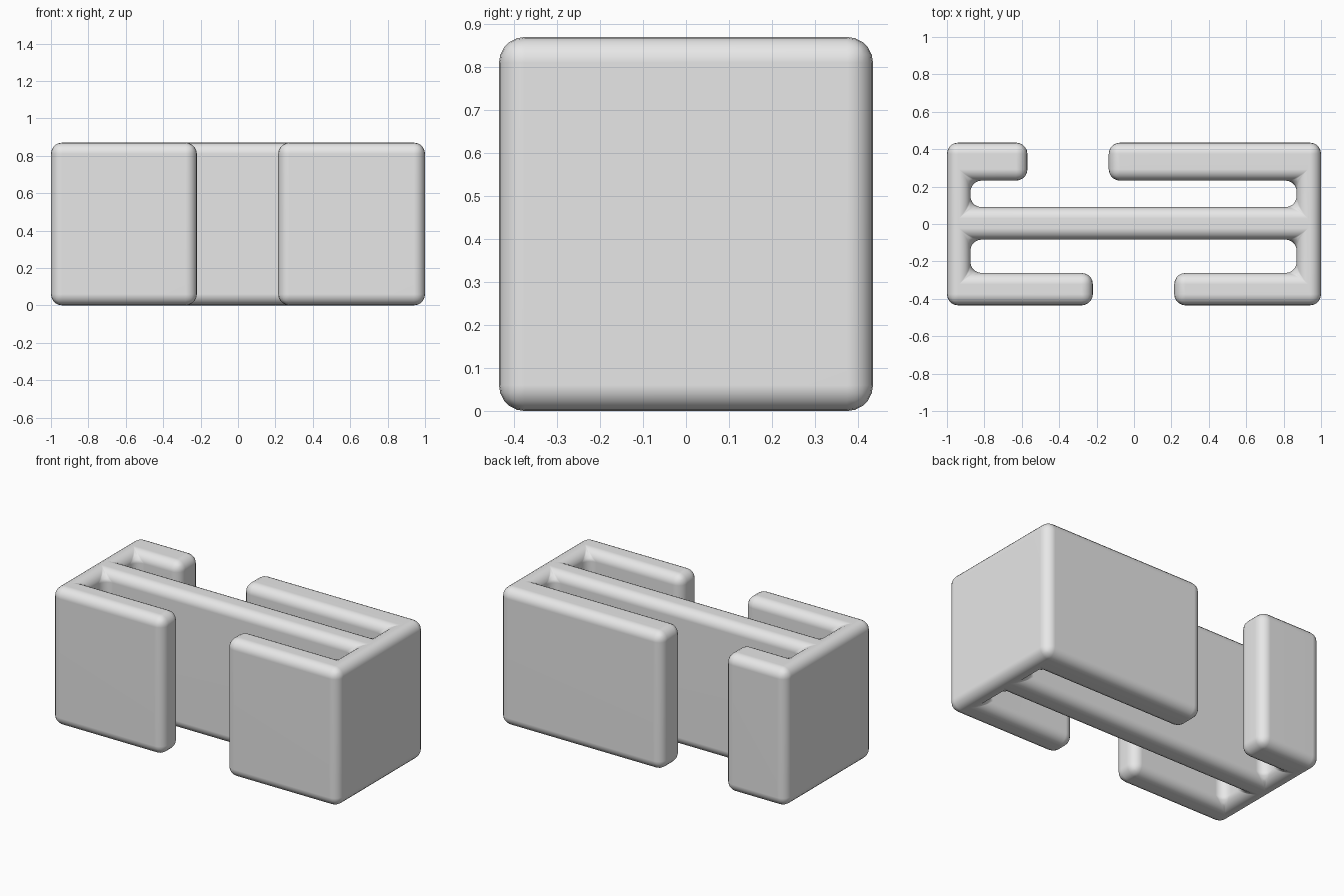
import bpy, bmesh, math

cube = bpy.data.objects.get("Cube")
if cube:
    bpy.data.objects.remove(cube, do_unlink=True)

HEIGHT = 0.87
RADIUS = 0.06

grey = bpy.data.materials.new("plain grey")
grey.use_nodes = True
grey.diffuse_color = (0.8, 0.8, 0.8, 1)
grey.node_tree.nodes["Principled BSDF"].inputs["Base Color"].default_value = (0.8, 0.8, 0.8, 1)

# Outline: two end plates, a central web and four inward arms
X, Y = 1.0, 0.435
IN_L, IN_R = -0.875, 0.87
outline = [
    (-X, -Y), (-0.22, -Y), (-0.22, -0.262), (IN_L, -0.262),
    (IN_L, -0.083), (IN_R, -0.083), (IN_R, -0.262),
    (0.215, -0.262), (0.215, -Y), (X, -Y),
    (X, Y), (-0.135, Y), (-0.135, 0.232), (IN_R, 0.232),
    (IN_R, 0.09), (IN_L, 0.09), (IN_L, 0.232),
    (-0.57, 0.232), (-0.57, Y), (-X, Y),
]

# Extrude the outline upwards
bm = bmesh.new()
base = bm.faces.new([bm.verts.new((x, y, 0)) for x, y in outline])
top = bmesh.ops.extrude_face_region(bm, geom=[base])["geom"]
for v in (g for g in top if isinstance(g, bmesh.types.BMVert)):
    v.co.z = HEIGHT
bmesh.ops.recalc_face_normals(bm, faces=bm.faces)
mesh = bpy.data.meshes.new("slotted_block")
bm.to_mesh(mesh)
bm.free()
mesh.materials.append(grey)
block = bpy.data.objects.new("slotted_block", mesh)
bpy.context.collection.objects.link(block)

# Round every edge, inner and outer
bevel = block.modifiers.new("rounded_edges", "BEVEL")
bevel.width = RADIUS
bevel.segments = 5
bevel.use_clamp_overlap = False
bevel.limit_method = "ANGLE"
bevel.angle_limit = math.radians(30)

# Smooth shading that keeps the broad faces flat
mesh.polygons.foreach_set("use_smooth", [True] * len(mesh.polygons))
normals = block.modifiers.new("flat_face_normals", "WEIGHTED_NORMAL")
normals.keep_sharp = True
